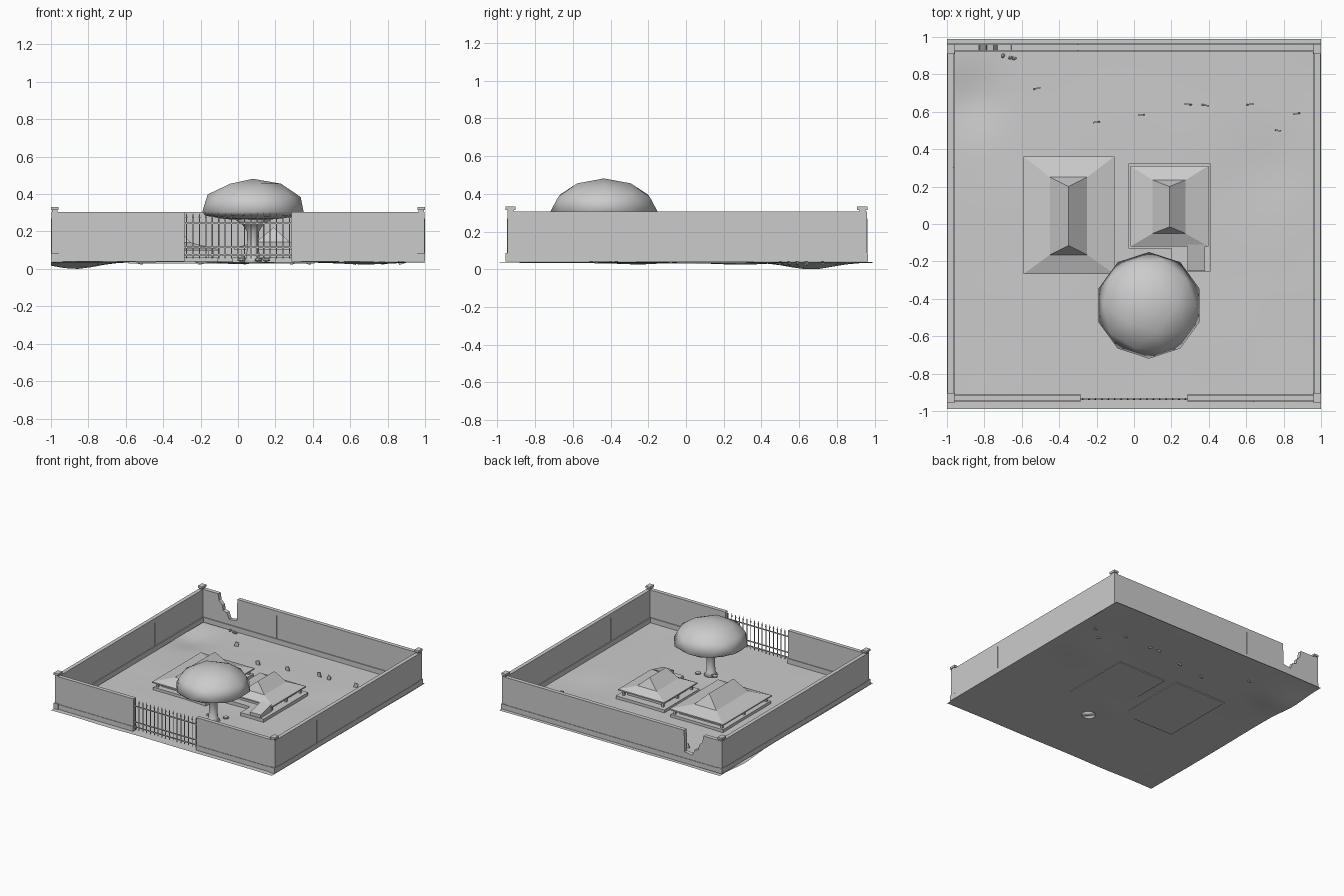
import bpy, bmesh, math, random
from mathutils import Matrix, Vector, noise

random.seed(4)
cube = bpy.data.objects.get("Cube")
if cube:
    bpy.data.objects.remove(cube, do_unlink=True)

GREY = (0.6, 0.6, 0.6, 1)
mat = bpy.data.materials.new("plain_grey")
mat.use_nodes = True
mat.diffuse_color = GREY
for node in mat.node_tree.nodes:
    if node.type == 'BSDF_PRINCIPLED':
        node.inputs["Base Color"].default_value = GREY


def finish(name, bm, smooth=False):
    bmesh.ops.recalc_face_normals(bm, faces=bm.faces)
    me = bpy.data.meshes.new(name)
    for f in bm.faces:
        f.smooth = smooth
    bm.to_mesh(me)
    bm.free()
    me.materials.append(mat)
    ob = bpy.data.objects.new(name, me)
    bpy.context.scene.collection.objects.link(ob)
    return ob


def add_box(bm, x0, x1, y0, y1, z0, z1):
    m = Matrix.Translation(((x0 + x1) / 2, (y0 + y1) / 2, (z0 + z1) / 2))
    m = m @ Matrix.Diagonal((x1 - x0, y1 - y0, z1 - z0, 1))
    bmesh.ops.create_cube(bm, size=1, matrix=m)


def boxes(name, items):
    bm = bmesh.new()
    for it in items:
        add_box(bm, *it)
    return finish(name, bm)


def prism(name, outline, y0, y1):
    """Extrude an (x, z) outline along y."""
    bm = bmesh.new()
    face = bm.faces.new([bm.verts.new((x, y0, z)) for x, z in outline])
    ext = bmesh.ops.extrude_face_region(bm, geom=[face])["geom"]
    moved = [v for v in ext if isinstance(v, bmesh.types.BMVert)]
    bmesh.ops.translate(bm, verts=moved, vec=(0, y1 - y0, 0))
    return finish(name, bm)


def lathe(name, profile, sides, centre):
    """Spin a (radius, z) profile round a vertical axis."""
    bm = bmesh.new()
    rings = [[bm.verts.new((centre[0] + r * math.cos(math.tau * i / sides),
                            centre[1] + r * math.sin(math.tau * i / sides), z))
              for i in range(sides)] for r, z in profile]
    for a, b in zip(rings, rings[1:]):
        for i in range(sides):
            j = (i + 1) % sides
            bm.faces.new((a[i], a[j], b[j], b[i]))
    bm.faces.new(rings[0])
    bm.faces.new(rings[-1])
    return finish(name, bm, True)


# Uneven ground sheet with a hollow in the back right corner
def ground_height(x, y):
    z = 0.038 + 0.005 * noise.noise(Vector((x * 2.5, y * 2.5, 0.3)))
    for cx, cy, w, d in ((-0.87, 0.66, 0.16, 0.036), (0.72, 0.3, 0.2, 0.014),
                         (0.0, -0.25, 0.15, 0.008)):
        z -= d * math.exp(-((x - cx) ** 2 + (y - cy) ** 2) / w ** 2)
    return max(z, 0)


bm = bmesh.new()
bmesh.ops.create_grid(bm, x_segments=28, y_segments=28, size=1)
for v in bm.verts:
    v.co.y *= 0.99
    v.co.z = ground_height(v.co.x, v.co.y)
low = min(v.co.z for v in bm.verts)
for v in bm.verts:
    v.co.z -= low
finish("ground", bm, True)

# Perimeter walls
BASE, TOP = 0.04, 0.305
FRONT, BACK = -0.947, 0.96
GATE = 0.285
boxes("side_walls", [(s * 0.981 - 0.016, s * 0.981 + 0.016, FRONT, BACK, BASE, TOP)
                     for s in (-1, 1)])
boxes("front_walls", [(-0.99, -GATE, FRONT, -0.915, BASE, TOP),
                      (GATE, 0.99, FRONT, -0.915, BASE, TOP)])
prism("broken_back_wall",
      [(-0.99, BASE), (0.99, BASE), (0.99, TOP), (-0.655, TOP), (-0.66, 0.13),
       (-0.73, 0.12), (-0.75, 0.17), (-0.785, 0.18), (-0.79, 0.22), (-0.82, 0.25),
       (-0.83, TOP), (-0.99, TOP)], 0.927, BACK)

# Low plinth along each wall
PL = 0.08
boxes("wall_plinths", [(-1, -0.958, FRONT, BACK, BASE, PL),
                       (0.958, 1, FRONT, BACK, BASE, PL),
                       (-1, -GATE, FRONT - 0.004, -0.908, BASE, PL),
                       (GATE, 1, FRONT - 0.004, -0.908, BASE, PL),
                       (-1, 1, 0.92, BACK + 0.004, BASE, PL)])

# Thin vertical wall joints
boxes("wall_joints", [(0.637, 0.641, FRONT - 0.002, -0.913, PL, 0.27),
                      (0.963, 0.999, -0.407, -0.402, PL, 0.27),
                      (-0.999, -0.963, 0.3, 0.305, PL, 0.27),
                      (-0.302, -0.298, 0.925, 0.962, PL, 0.27)])

# Corner posts with a neck and a cap
posts = []
for sx in (-1, 1):
    for y in (-0.93, 0.935):
        x = sx * 0.98
        posts.append((x - 0.02, x + 0.02, y - 0.027, y + 0.027, BASE, 0.085))
        posts.append((x - 0.014, x + 0.014, y - 0.018, y + 0.018, TOP - 0.01, 0.315))
        posts.append((x - 0.02, x + 0.02, y - 0.027, y + 0.027, 0.315, 0.332))
boxes("corner_posts", posts)

# Barred gate with pointed bars
bm = bmesh.new()
for i in range(17):
    x = -GATE + 0.01 + i * (2 * GATE - 0.02) / 16
    bmesh.ops.create_cone(bm, segments=6, radius1=0.0035, radius2=0.0035, depth=0.22,
                          cap_ends=True, matrix=Matrix.Translation((x, -0.936, 0.165)))
    bmesh.ops.create_cone(bm, segments=6, radius1=0.006, radius2=0, depth=0.03,
                          cap_ends=True, matrix=Matrix.Translation((x, -0.936, 0.287)))
for z in (0.075, 0.115, 0.245):
    add_box(bm, -GATE, GATE, -0.939, -0.933, z - 0.004, z + 0.004)
finish("gate", bm)


# Houses with a hipped lower roof and a steeper gabled top
def hip_roof(name, eave, mid, ridge, heights):
    z_eave, z_mid, z_ridge = heights
    bm = bmesh.new()

    def ring(r, z):
        x0, x1, y0, y1 = r
        return [bm.verts.new((x, y, z)) for x, y in
                ((x0, y0), (x1, y0), (x1, y1), (x0, y1))]
    rings = [ring(eave, z_eave - 0.01), ring(eave, z_eave), ring(mid, z_mid)]
    bm.faces.new(rings[0])
    for a, b in zip(rings, rings[1:]):
        for i in range(4):
            j = (i + 1) % 4
            bm.faces.new((a[i], a[j], b[j], b[i]))
    x, y0, y1 = ridge
    f, k = bm.verts.new((x, y0, z_ridge)), bm.verts.new((x, y1, z_ridge))
    a, b, c, d = rings[2]
    for face in ((a, b, f), (c, d, k), (b, c, k, f), (d, a, f, k)):
        bm.faces.new(face)
    finish(name, bm)


def house(name, eave, mid, ridge, heights, plate):
    hip_roof(name + "_roof", eave, mid, ridge, heights)
    x0, x1, y0, y1 = eave
    d = 0.05
    boxes(name + "_walls", [(x0 + d, x1 - d, y0 + d, y1 - d, 0.05, heights[0] - 0.005)])
    boxes(name + "_floor", [plate + (0.03, 0.06)])
    boxes(name + "_eave_posts", [(x - 0.008, x + 0.008, y - 0.008, y + 0.008, 0.05,
                                  heights[0] - 0.005)
                                 for x in (x0 + 0.03, x1 - 0.03)
                                 for y in (y0 + 0.03, (y0 + y1) / 2, y1 - 0.03)])


house("large_house", (-0.59, -0.105, -0.267, 0.362), (-0.45, -0.25, -0.165, 0.25),
      (-0.35, -0.115, 0.2), (0.105, 0.14, 0.235), (-0.585, -0.11, -0.262, 0.357))
house("small_house", (-0.018, 0.397, -0.12, 0.31), (0.1, 0.275, -0.05, 0.235),
      (0.19, -0.015, 0.2), (0.112, 0.145, 0.222), (-0.03, 0.41, -0.13, 0.323))

# Lean-to porch on the small house
boxes("porch_floor", [(0.2, 0.41, -0.255, -0.12, 0.03, 0.06)])
bm = bmesh.new()
add_box(bm, 0.285, 0.38, -0.25, -0.11, 0.05, 0.12)
for v in bm.verts:
    if v.co.z > 0.1 and v.co.y < -0.2:
        v.co.z = 0.085
finish("porch", bm)

# Tree with a flattened crown
TREE = (0.08, -0.435)
bm = bmesh.new()
bmesh.ops.create_icosphere(bm, subdivisions=2, radius=0.285)
for v in bm.verts:
    v.co.z *= 0.62 if v.co.z > 0 else 0.16
    v.co += Vector((TREE[0], TREE[1], 0.305))
finish("tree_crown", bm, True)
lathe("tree_trunk", [(0.055, 0.03), (0.036, 0.06), (0.03, 0.13), (0.032, 0.2),
                     (0.055, 0.235), (0.11, 0.275)], 10, TREE)


# Stones at the trunk, rubble by the broken wall and thin slabs in the yard
def stones(name, spots, size):
    bm = bmesh.new()
    for x, y in spots:
        m = Matrix.Translation((x, y, 0.05)) @ Matrix.Rotation(random.random() * 3, 4, 'Z')
        m = m @ Matrix.Diagonal((*size, 1))
        bmesh.ops.create_icosphere(bm, subdivisions=1, radius=1, matrix=m)
    finish(name, bm)


stones("trunk_stones", [(0.15, -0.37), (0.02, -0.4), (0.11, -0.5)], (0.026, 0.02, 0.014))
stones("wall_rubble", [(-0.66, 0.89), (-0.64, 0.885), (-0.7, 0.9)], (0.014, 0.01, 0.01))
bm = bmesh.new()
for x, y in ((-0.52, 0.725), (-0.2, 0.545), (0.04, 0.585), (0.29, 0.64),
             (0.38, 0.635), (0.62, 0.64), (0.87, 0.59), (0.77, 0.5)):
    m = Matrix.Translation((x, y, 0.047))
    m = m @ Matrix.Rotation(random.uniform(-0.3, 0.3), 4, 'Z')
    m = m @ Matrix.Rotation(random.uniform(-0.4, 0.4), 4, 'Y')
    bmesh.ops.create_cube(bm, size=1, matrix=m @ Matrix.Diagonal((0.03, 0.008, 0.045, 1)))
finish("yard_slabs", bm)
